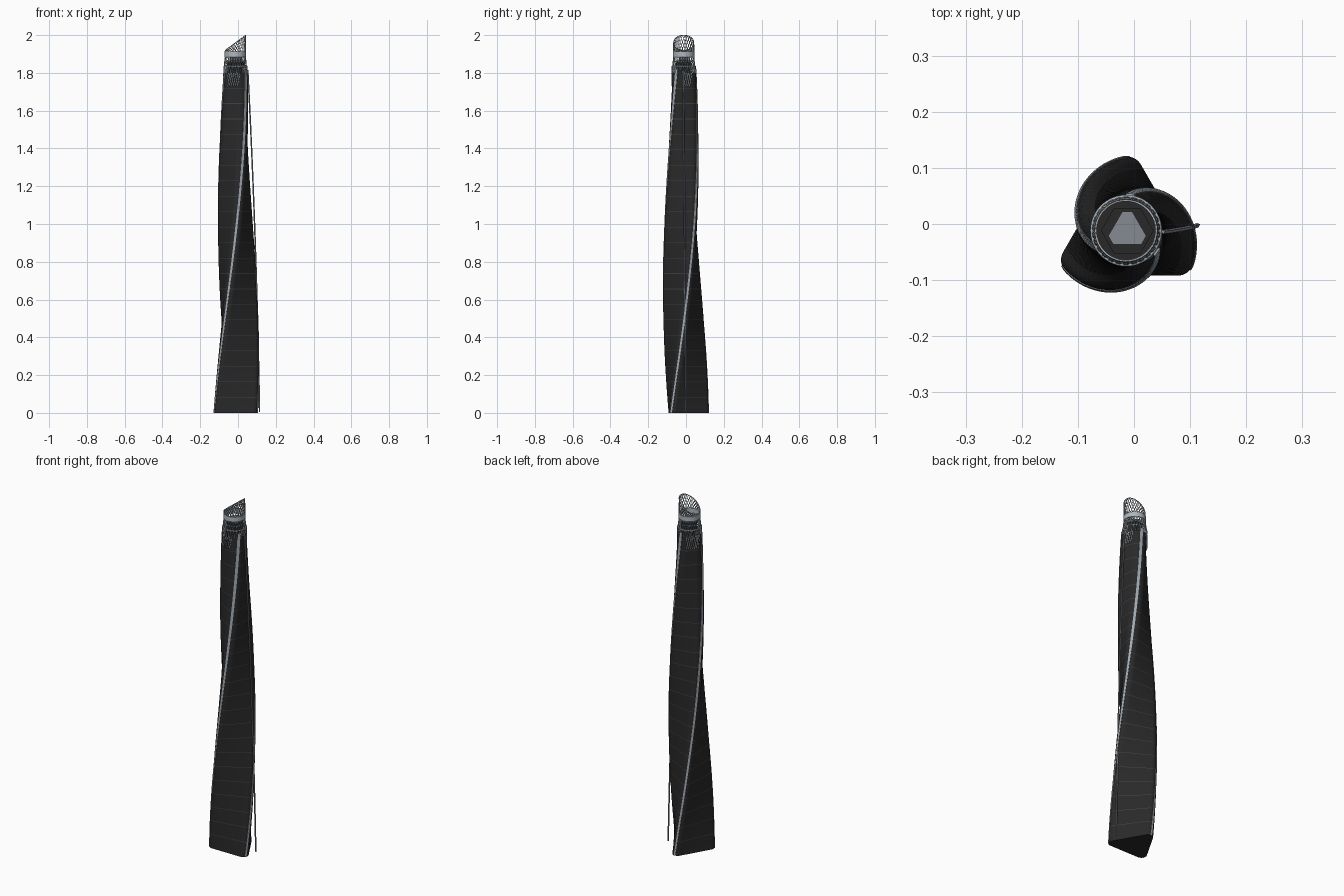
import bpy, bmesh, math
from math import cos, sin, pi, radians

if "Cube" in bpy.data.objects:
    bpy.data.objects.remove(bpy.data.objects["Cube"])

CX, CY = -0.012, -0.012      # tower axis
BODY_TOP = 1.80


def material(name, rgb):
    m = bpy.data.materials.new(name)
    m.diffuse_color = (*rgb, 1)
    m.use_nodes = True
    m.node_tree.nodes["Principled BSDF"].inputs["Base Color"].default_value = m.diffuse_color
    return m


GLASS = material("dark glass", (0.022, 0.022, 0.023))
LINE = material("floor line grey", (0.05, 0.055, 0.06))
SILVER = material("silver", (0.36, 0.40, 0.44))
STEEL = material("crown steel", (0.42, 0.47, 0.51))
CORE = material("core grey", (0.24, 0.26, 0.29))


def section(z, a, out=0.0):
    """Point on the twisted rounded triangle; a is the outward normal direction."""
    k = min(z / BODY_TOP, 1.03)
    d = 0.080 - 0.022 * k + out
    r = 0.028 + 0.022 * k * k + out
    tip = round((a - pi / 2) / (2 * pi / 3)) * (2 * pi / 3) + pi / 2
    c = 2 * (d - r)
    x, y = c * cos(tip) + r * cos(a), c * sin(tip) + r * sin(a)
    t = radians(63) * z
    return (CX + x * cos(t) - y * sin(t), CY + x * sin(t) + y * cos(t), z)


def make_object(name, bm, mats, smooth=True):
    bmesh.ops.recalc_face_normals(bm, faces=bm.faces)
    me = bpy.data.meshes.new(name)
    bm.to_mesh(me)
    bm.free()
    ob = bpy.data.objects.new(name, me)
    bpy.context.collection.objects.link(ob)
    for m in mats:
        me.materials.append(m)
    if smooth:
        bpy.ops.object.select_all(action='DESELECT')
        ob.select_set(True)
        bpy.context.view_layer.objects.active = ob
        bpy.ops.object.shade_smooth_by_angle(angle=radians(35))
    return ob


def loft(name, rings, mats, rule=None, smooth=True):
    """Skin closed rings of points, capped at both ends."""
    bm = bmesh.new()
    vs = [[bm.verts.new(p) for p in ring] for ring in rings]
    n = len(rings[0])
    for i in range(len(vs) - 1):
        for j in range(n):
            f = bm.faces.new((vs[i][j], vs[i][(j + 1) % n], vs[i + 1][(j + 1) % n], vs[i + 1][j]))
            if rule:
                f.material_index = rule(i)
    bm.faces.new(vs[0])
    bm.faces.new(vs[-1])
    return make_object(name, bm, mats, smooth)


def bars(name, paths, radius, mat, closed=False):
    cu = bpy.data.curves.new(name, 'CURVE')
    cu.dimensions = '3D'
    cu.bevel_depth = radius
    cu.bevel_resolution = 0
    cu.use_fill_caps = True
    for path in paths:
        sp = cu.splines.new('POLY')
        sp.points.add(len(path) - 1)
        for p, co in zip(sp.points, path):
            p.co = (*co, 1)
        sp.use_cyclic_u = closed
    cu.materials.append(mat)
    ob = bpy.data.objects.new(name, cu)
    bpy.context.collection.objects.link(ob)
    return ob


def prism(name, pts, z0, z1, mat):
    return loft(name, [[(x, y, z) for x, y in pts] for z in (z0, z1)], [mat], smooth=False)


# normal directions: half a degree either side of each flat, so flats stay straight
angles = []
for k in range(3):
    tip = pi / 2 + k * 2 * pi / 3
    angles += [tip + radians(-59.9 + 119.8 * i / 14) for i in range(15)]

# twisted glass tower with thin floor lines
levels = []
for i in range(22):
    z = i * BODY_TOP / 22
    levels += [z, z + 0.003, z + 0.029, z + 0.055]
levels.append(BODY_TOP)
loft("tower_body", [[section(z, a) for a in angles] for z in levels], [GLASS, LINE],
     rule=lambda i: 1 if i % 4 == 0 and i else 0)

# silver strips spiralling up the three corners
for k in range(3):
    tip = pi / 2 + k * 2 * pi / 3
    rings = []
    for i in range(41):
        z = 1.82 * i / 40
        w = radians(9)
        rings.append([section(z, tip - w, -0.002), section(z, tip - w, 0.002),
                      section(z, tip + w, 0.002), section(z, tip + w, -0.002)])
    loft("corner_strip_%d" % (k + 1), rings, [SILVER])

# slender mast line leaning against the right side
bars("side_rail", [[(0.114 - 0.030 * t - 0.032 * t * t, -0.002 - 0.012 * t, 0.004 + 1.81 * t)
                    for t in [i / 12 for i in range(13)]]], 0.004, CORE)


# crown: two families of slanted bars on a round shell with a sloping top
def crown_point(a, v, z0, z1, r0, r1):
    r = r0 + (r1 - r0) * v
    x, y = CX - 0.002 + r * cos(a), CY + r * sin(a)
    top = 1.918 + 0.74 * (x + 0.07) if z1 is None else z1
    return (x, y, z0 + (top - z0) * v)


def lattice(name, n, z0, z1, r0, r1, turn, radius, ways=(1, -1)):
    paths = []
    for s in ways:
        for i in range(n):
            a = 2 * pi * i / n
            paths.append([crown_point(a + s * turn * j / 6, j / 6, z0, z1, r0, r1) for j in range(7)])
    bars(name, paths, radius, STEEL)


def hoop(name, z, r, radius):
    bars(name, [[crown_point(2 * pi * i / 48, 1, z, z, r, r) for i in range(48)]], radius, STEEL, True)


lattice("skirt_bars", 36, 1.73, 1.835, 0.062, 0.062, 0.35, 0.0022, ways=(1,))
lattice("skirt_lattice", 24, 1.78, 1.835, 0.061, 0.062, 0.3, 0.0018)
lattice("crown_lower_lattice", 26, 1.83, 1.885, 0.060, 0.054, 0.45, 0.0020)
lattice("crown_upper_lattice", 26, 1.91, None, 0.055, 0.054, 0.6, 0.0018)
hoop("skirt_hoop", 1.835, 0.061, 0.003)
hoop("crown_hoop", 1.86, 0.057, 0.002)

# sloping rim of the crown
bars("crown_rim", [[crown_point(2 * pi * i / 48, 1, 1.91, None, 0.055, 0.054) for i in range(48)]],
     0.0022, STEEL, True)

# solid light band around the crown
bm = bmesh.new()
prof = [(0.052, 1.885), (0.057, 1.885), (0.057, 1.912), (0.052, 1.912)]
cols = [[bm.verts.new((CX - 0.002 + r * cos(2 * pi * i / 48), CY + r * sin(2 * pi * i / 48), z))
         for r, z in prof] for i in range(48)]
for i in range(48):
    for j in range(4):
        a, b = cols[i], cols[(i + 1) % 48]
        bm.faces.new((a[j], b[j], b[(j + 1) % 4], a[(j + 1) % 4]))
make_object("crown_band", bm, [STEEL])


# core rising inside the crown: dark hexagonal drum and grey triangular roof
def blunt_triangle(tip_r, half):
    pts = []
    for k in range(3):
        a = pi / 2 + k * 2 * pi / 3
        for s in (-1, 1):
            pts.append((CX + tip_r * cos(a) - s * half * sin(a), CY + tip_r * sin(a) + s * half * cos(a)))
    return pts


prism("core_drum", [(CX + 0.047 * cos(k * pi / 3), CY + 0.047 * sin(k * pi / 3)) for k in range(6)],
      1.79, 1.865, GLASS)
prism("core_roof", blunt_triangle(0.034, 0.009), 1.86, 1.885, CORE)
prism("core_base", blunt_triangle(0.045, 0.012), 0.0, 0.02, LINE)
